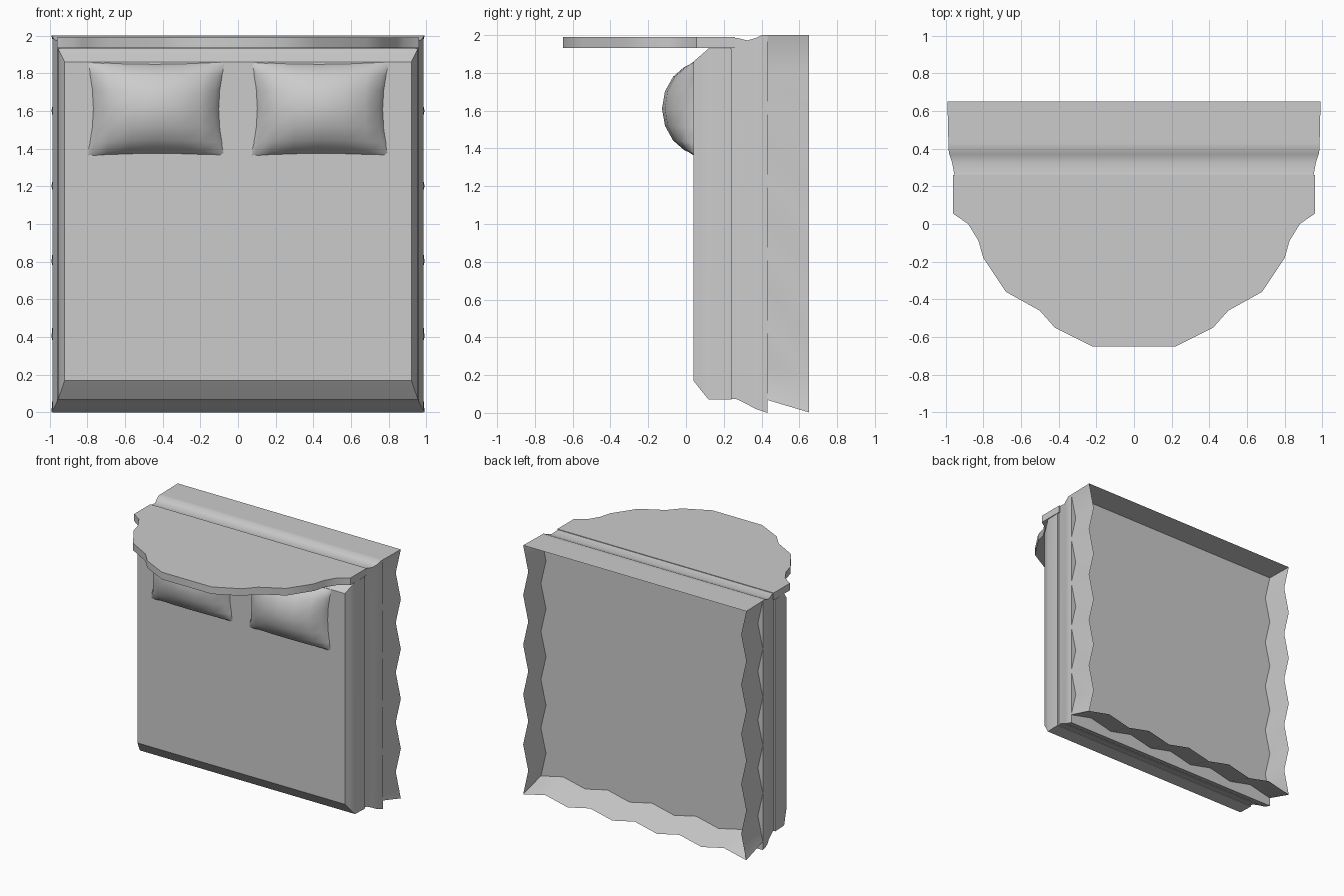
import bpy, bmesh, math

if "Cube" in bpy.data.objects:
    bpy.data.objects.remove(bpy.data.objects["Cube"])


def finish(name, bm, angle=35):
    bmesh.ops.remove_doubles(bm, verts=bm.verts, dist=0.0005)
    bmesh.ops.recalc_face_normals(bm, faces=bm.faces)
    me = bpy.data.meshes.new(name)
    bm.to_mesh(me)
    bm.free()
    ob = bpy.data.objects.new(name, me)
    bpy.context.collection.objects.link(ob)
    bpy.ops.object.select_all(action='DESELECT')
    ob.select_set(True)
    bpy.context.view_layer.objects.active = ob
    bpy.ops.object.shade_smooth_by_angle(angle=math.radians(angle))
    return ob


def loft(name, rings, angle=35):
    """Stack of rectangles (half width, z low, z high, y), capped at both ends."""
    bm = bmesh.new()
    loops = [[bm.verts.new(p) for p in ((-w, y, a), (w, y, a), (w, y, b), (-w, y, b))]
             for w, a, b, y in rings]
    for p, q in zip(loops, loops[1:]):
        for i in range(4):
            j = (i + 1) % 4
            bm.faces.new((p[i], p[j], q[j], q[i]))
    bm.faces.new(loops[0])
    bm.faces.new(loops[-1])
    return finish(name, bm, angle)


# Mattress with soft upper edges
loft("mattress", [(0.92, 0.17, 1.86, 0.04), (0.935, 0.125, 1.89, 0.075),
                  (0.955, 0.07, 1.93, 0.12), (0.96, 0.07, 1.93, 0.24)])

# Flared bed base below the mattress
loft("base", [(0.945, 0.075, 1.985, 0.235), (0.955, 0.072, 1.985, 0.27),
              (0.965, 0.045, 1.972, 0.325), (0.98, 0.02, 1.985, 0.37),
              (0.985, 0.01, 2.0, 0.40), (0.985, 0.0, 2.0, 0.432)])

# Headboard: half outline mirrored, extruded in z
half = [(0.22, -0.65), (0.42, -0.55), (0.50, -0.46), (0.68, -0.36), (0.80, -0.18),
        (0.825, -0.09), (0.88, 0.0), (0.96, 0.055), (0.96, 0.26)]
outline = half + [(-x, y) for x, y in reversed(half)]
bm = bmesh.new()
face = bm.faces.new([bm.verts.new((x, y, 1.933)) for x, y in outline])
ext = bmesh.ops.extrude_face_region(bm, geom=[face])
bmesh.ops.translate(bm, vec=(0, 0, 0.057),
                    verts=[v for v in ext["geom"] if isinstance(v, bmesh.types.BMVert)])
finish("headboard", bm)

# Pleated skirt: zigzag sides and foot, plain head panel, open underneath
N, DEPTH = 10, 0.045


def skirt_path(w, low, y):
    zig = [DEPTH * (i % 2) for i in range(N + 1)]
    side = [(w - zig[i], y, 2 + (low - 2) * i / N) for i in range(N + 1)]
    foot = [(w - 2 * w * i / N, y, low + zig[i]) for i in range(1, N)]
    return side + foot + [(-x, yy, z) for x, yy, z in reversed(side)]


bm = bmesh.new()
upper = [bm.verts.new(p) for p in skirt_path(0.985, 0.068, 0.432)]
lower = [bm.verts.new(p) for p in skirt_path(0.99, 0.003, 0.65)]
for i in range(len(upper)):
    j = (i + 1) % len(upper)
    bm.faces.new((upper[i], upper[j], lower[j], lower[i]))
finish("skirt", bm)


# Pillows: puffed grids with pinched edges and pulled-out corners
def pillow(name, cx):
    n = 8
    bm = bmesh.new()
    for height in (-0.172, 0.07):
        grid = []
        for i in range(n + 1):
            row = []
            for j in range(n + 1):
                u = math.sin(math.pi / 2 * (2 * i / n - 1))
                v = math.sin(math.pi / 2 * (2 * j / n - 1))
                x = cx + u * (0.335 + 0.037 * v * v)
                z = 1.611 + v * (0.238 + 0.015 * u * u)
                puff = (max(0, 1 - u * u) * max(0, 1 - v * v)) ** 0.6
                row.append(bm.verts.new((x, 0.045 + height * puff, z)))
            grid.append(row)
        for i in range(n):
            for j in range(n):
                bm.faces.new((grid[i][j], grid[i + 1][j], grid[i + 1][j + 1], grid[i][j + 1]))
    finish(name, bm, 50)


pillow("pillow_left", -0.435)
pillow("pillow_right", 0.435)
